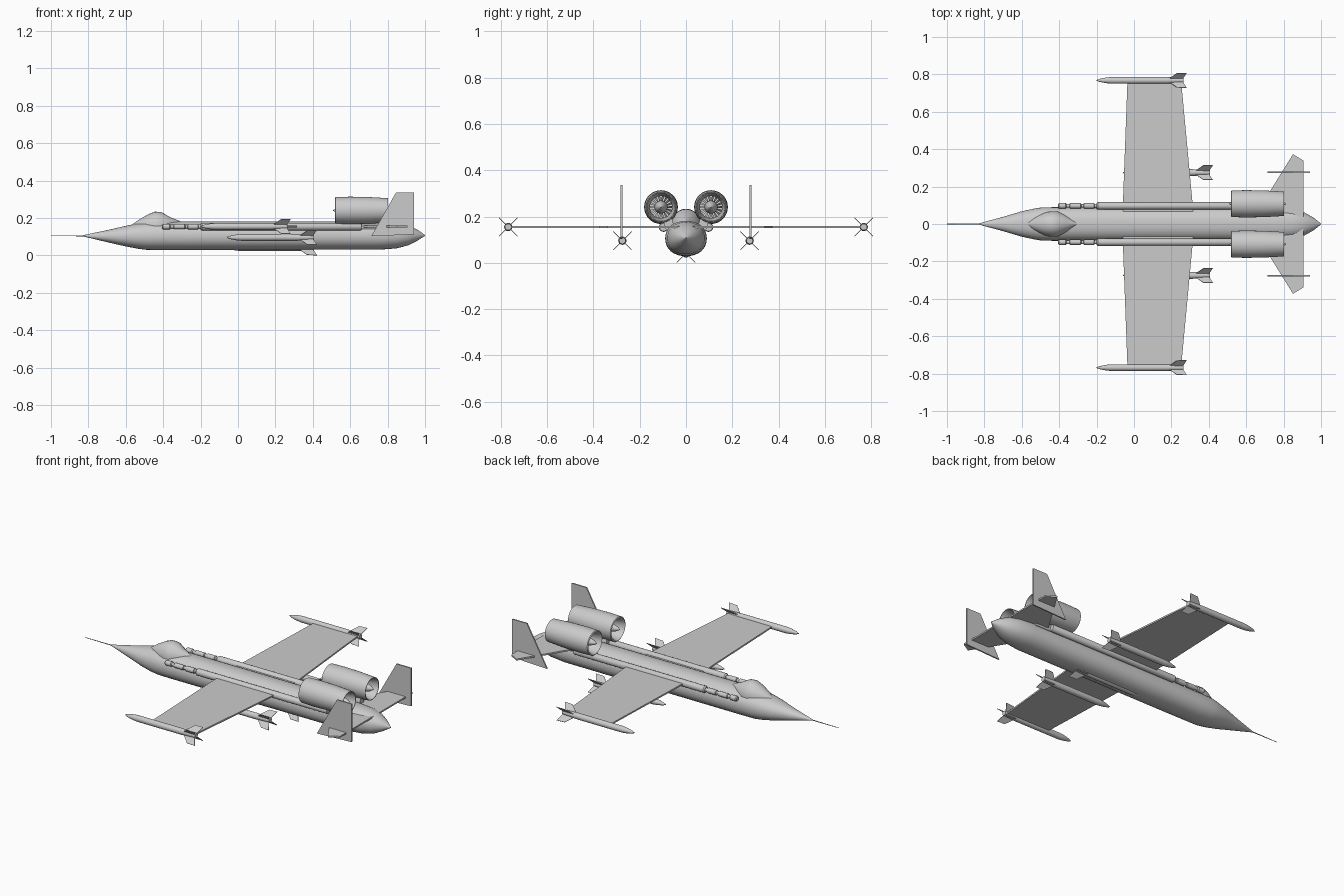
import bpy, bmesh, math

if "Cube" in bpy.data.objects:
    bpy.data.objects.remove(bpy.data.objects["Cube"])

GREY = bpy.data.materials.new("light_grey")
GREY.diffuse_color = (0.6, 0.6, 0.6, 1)
GREY.use_nodes = True
GREY.node_tree.nodes["Principled BSDF"].inputs["Base Color"].default_value = GREY.diffuse_color


def finish(name, bm, smooth=True):
    bmesh.ops.recalc_face_normals(bm, faces=bm.faces)
    me = bpy.data.meshes.new(name)
    bm.to_mesh(me)
    bm.free()
    ob = bpy.data.objects.new(name, me)
    bpy.context.collection.objects.link(ob)
    me.materials.append(GREY)
    if smooth:
        bpy.ops.object.select_all(action='DESELECT')
        bpy.context.view_layer.objects.active = ob
        ob.select_set(True)
        bpy.ops.object.shade_smooth_by_angle(angle=math.radians(35))
    return ob


def loft(name, stations, y=0, n=24, power=1.0, closed=False):
    """Skin elliptical rings along x; each station is (x, z, half width, half height)."""
    bm = bmesh.new()
    rings = []
    for x, z, ry, rz in stations:
        ring = []
        for i in range(n):
            a = 2 * math.pi * i / n
            c, s = math.cos(a), math.sin(a)
            ring.append(bm.verts.new((x, y + ry * math.copysign(abs(c) ** power, c),
                                      z + rz * math.copysign(abs(s) ** power, s))))
        rings.append(ring)
    pairs = list(zip(rings, rings[1:]))
    if closed:
        pairs.append((rings[-1], rings[0]))
    else:
        bm.faces.new(rings[0])
        bm.faces.new(rings[-1])
    for a, b in pairs:
        for i in range(n):
            j = (i + 1) % n
            bm.faces.new((a[i], a[j], b[j], b[i]))
    return finish(name, bm)


def turned(name, profile, y, z, n=20, closed=False):
    return loft(name, [(x, z, r, r) for x, r in profile], y, n, closed=closed)


def plate(name, outline, place, thick):
    """Extrude an outline; place(u, v, w) maps it into space."""
    bm = bmesh.new()
    lo = [bm.verts.new(place(u, v, -thick / 2)) for u, v in outline]
    hi = [bm.verts.new(place(u, v, thick / 2)) for u, v in outline]
    bm.faces.new(lo)
    bm.faces.new(hi)
    for i in range(len(lo)):
        j = (i + 1) % len(lo)
        bm.faces.new((lo[i], lo[j], hi[j], hi[i]))
    return finish(name, bm, False)


def mirrored(half):
    return half + [(x, -y) for x, y in reversed(half)]


# Fuselage, nose probe and canopy
loft("fuselage", [(-0.83, 0.105, 0.003, 0.003), (-0.7, 0.103, 0.038, 0.032),
                  (-0.6, 0.103, 0.068, 0.055), (-0.53, 0.104, 0.083, 0.069),
                  (-0.49, 0.105, 0.089, 0.075), (-0.4, 0.105, 0.09, 0.076),
                  (0.76, 0.106, 0.089, 0.075), (0.85, 0.107, 0.08, 0.069),
                  (0.91, 0.108, 0.062, 0.054), (0.96, 0.108, 0.034, 0.029),
                  (1.0, 0.107, 0.002, 0.002)], n=32, power=0.92)
turned("nose_probe", [(-1.0, 0.0015), (-0.8, 0.003)], 0, 0.105, 8)
loft("canopy", [(-0.575, 0.155, 0.004, 0.004), (-0.53, 0.155, 0.036, 0.036),
                (-0.48, 0.155, 0.06, 0.065), (-0.445, 0.155, 0.068, 0.079),
                (-0.41, 0.155, 0.068, 0.077), (-0.36, 0.155, 0.045, 0.048),
                (-0.3, 0.155, 0.005, 0.025)], n=24)

# Wing and tailplane
flat = lambda u, v, w: (u, v, 0.155 + w)
plate("wing", mirrored([(-0.06, 0.0), (-0.06, 0.09), (-0.035, 0.765), (0.252, 0.765),
                        (0.315, 0.09)]), flat, 0.009)
plate("tailplane", mirrored([(0.63, 0.02), (0.73, 0.18), (0.85, 0.373), (0.905, 0.34)]),
      flat, 0.009)


def missile(name, x, y, z):
    prof = [(0, 0.002), (0.015, 0.008), (0.05, 0.015), (0.08, 0.018), (0.37, 0.018), (0.465, 0.014)]
    turned(name + "_body", [(x + u, r) for u, r in prof], y, z, 16)
    for k in range(4):
        a = math.radians(45 + 90 * k)
        c, s = math.cos(a), math.sin(a)
        plate(f"{name}_fin_{k}", [(0.385, 0.01), (0.43, 0.054), (0.482, 0.056), (0.46, 0.01)],
              lambda u, v, w: (x + u, y + v * c - w * s, z + v * s + w * c), 0.003)


missile("belly_missile", -0.06, 0, 0.041)
for side, s in (("left", -1), ("right", 1)):
    missile(side + "_tip_missile", -0.2, s * 0.768, 0.155)
    missile(side + "_wing_missile", -0.06, s * 0.275, 0.096)

    # Tail fin standing near the tailplane tip
    plate(side + "_tail_fin", [(0.713, 0.103), (0.845, 0.337), (0.94, 0.337), (0.94, 0.112)],
          lambda u, v, w: (u, s * 0.278 + w, v), 0.008)

    # Side gun: stepped barrel leading into a long housing
    turned(side + "_gun", [(-0.405, 0.011), (-0.4, 0.015), (-0.365, 0.015), (-0.36, 0.010),
                           (-0.345, 0.010), (-0.342, 0.014), (-0.285, 0.014), (-0.282, 0.010),
                           (-0.27, 0.010), (-0.267, 0.015), (-0.215, 0.015), (-0.212, 0.011),
                           (-0.198, 0.011)], s * 0.097, 0.154, 16)
    turned(side + "_gun_housing", [(-0.2, 0.015), (-0.193, 0.02), (0.655, 0.02), (0.66, 0.017)],
           s * 0.097, 0.154, 20)

    # Engine: hollow nacelle, inlet and exhaust cones, ring of blades
    ey, ez = s * 0.108, 0.241
    turned(side + "_nacelle", [(0.518, 0.065), (0.522, 0.071), (0.6, 0.073), (0.7, 0.071),
                               (0.803, 0.065), (0.803, 0.061), (0.74, 0.048), (0.58, 0.048),
                               (0.525, 0.06)], ey, ez, 32, closed=True)
    turned(side + "_engine_core", [(0.507, 0.001), (0.53, 0.014), (0.57, 0.025), (0.75, 0.028),
                                   (0.79, 0.016), (0.814, 0.001)], ey, ez, 20)
    turned(side + "_engine_bulkhead", [(0.65, 0.049), (0.66, 0.049)], ey, ez, 32)
    bm = bmesh.new()
    for x0 in (0.6, 0.735):
        for k in range(18):
            a = 2 * math.pi * k / 18
            quad = []
            for r, da, dx in ((0.022, -0.1, 0), (0.05, -0.1, 0), (0.05, 0.1, 0.01), (0.022, 0.1, 0.01)):
                quad.append(bm.verts.new((x0 + dx, ey + r * math.cos(a + da), ez + r * math.sin(a + da))))
            bm.faces.new(quad)
    finish(side + "_fan_blades", bm, False)

    # Short pylon joining engine and fuselage
    plate(side + "_engine_pylon", [(0.045, 0.14), (0.085, 0.14), (0.1, 0.185), (0.065, 0.205)],
          lambda u, v, w: (0.66 + w, s * u, v), 0.2)
